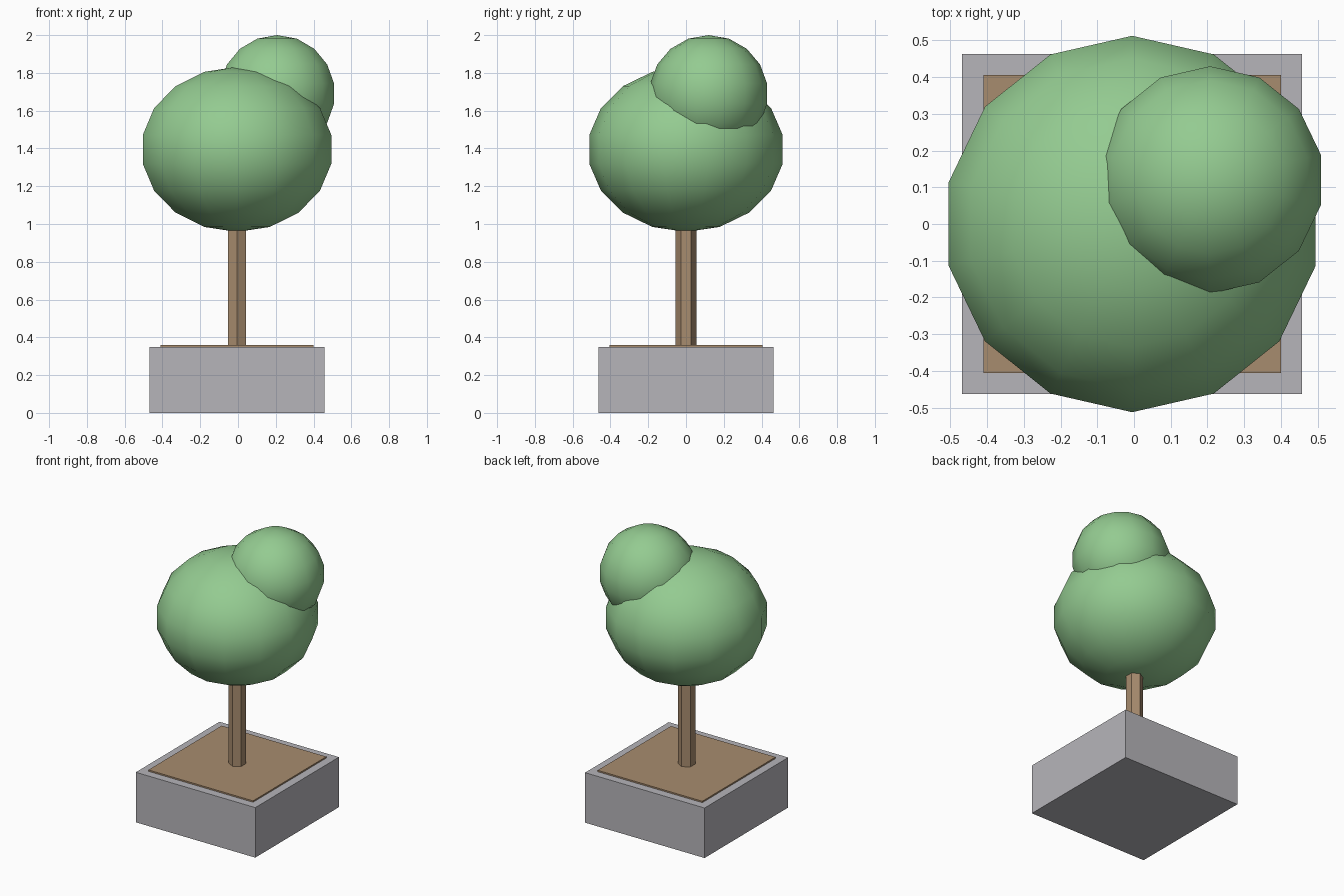
import bpy

cube = bpy.data.objects.get("Cube")
if cube:
    bpy.data.objects.remove(cube, do_unlink=True)


def make_material(name, rgb):
    mat = bpy.data.materials.new(name)
    mat.use_nodes = True
    colour = (*rgb, 1.0)
    mat.diffuse_color = colour
    mat.node_tree.nodes["Principled BSDF"].inputs["Base Color"].default_value = colour
    return mat


leaf_green = make_material("leaf green", (0.296, 0.597, 0.283))
wood_brown = make_material("wood brown", (0.39, 0.262, 0.156))
stone_grey = make_material("stone grey", (0.468, 0.462, 0.491))

AXIS_X = -0.005  # the trunk and planter share this centre line


def finish(name, mat):
    obj = bpy.context.object
    obj.name = obj.data.name = name
    obj.data.materials.append(mat)
    return obj


def add_box(name, half, bottom, top, mat):
    bpy.ops.mesh.primitive_cube_add(size=2, location=(AXIS_X, 0, (bottom + top) / 2))
    bpy.context.object.scale = (half, half, (top - bottom) / 2)
    bpy.ops.object.transform_apply(location=False, rotation=False, scale=True)
    return finish(name, mat)


def add_foliage(name, centre, radius, height):
    bpy.ops.mesh.primitive_uv_sphere_add(segments=14, ring_count=9, radius=1, location=centre)
    bpy.context.object.scale = (radius, radius, height)
    bpy.ops.object.transform_apply(location=False, rotation=False, scale=True)
    bpy.ops.object.shade_smooth()
    return finish(name, leaf_green)


# Square planter with a thin bed of soil on top
add_box("planter", 0.4625, 0, 0.35, stone_grey)
add_box("soil", 0.405, 0.345, 0.36, wood_brown)

# Six-sided trunk reaching up into the crown
bpy.ops.mesh.primitive_cylinder_add(vertices=6, radius=0.055, depth=0.85,
                                    location=(AXIS_X, 0, 0.775))
finish("trunk", wood_brown)

# Large crown and the smaller clump at its upper back left
add_foliage("main_foliage", (AXIS_X, 0, 1.395), 0.52, 0.437)
add_foliage("upper_foliage", (0.207, 0.12, 1.69), 0.314, 0.31)
